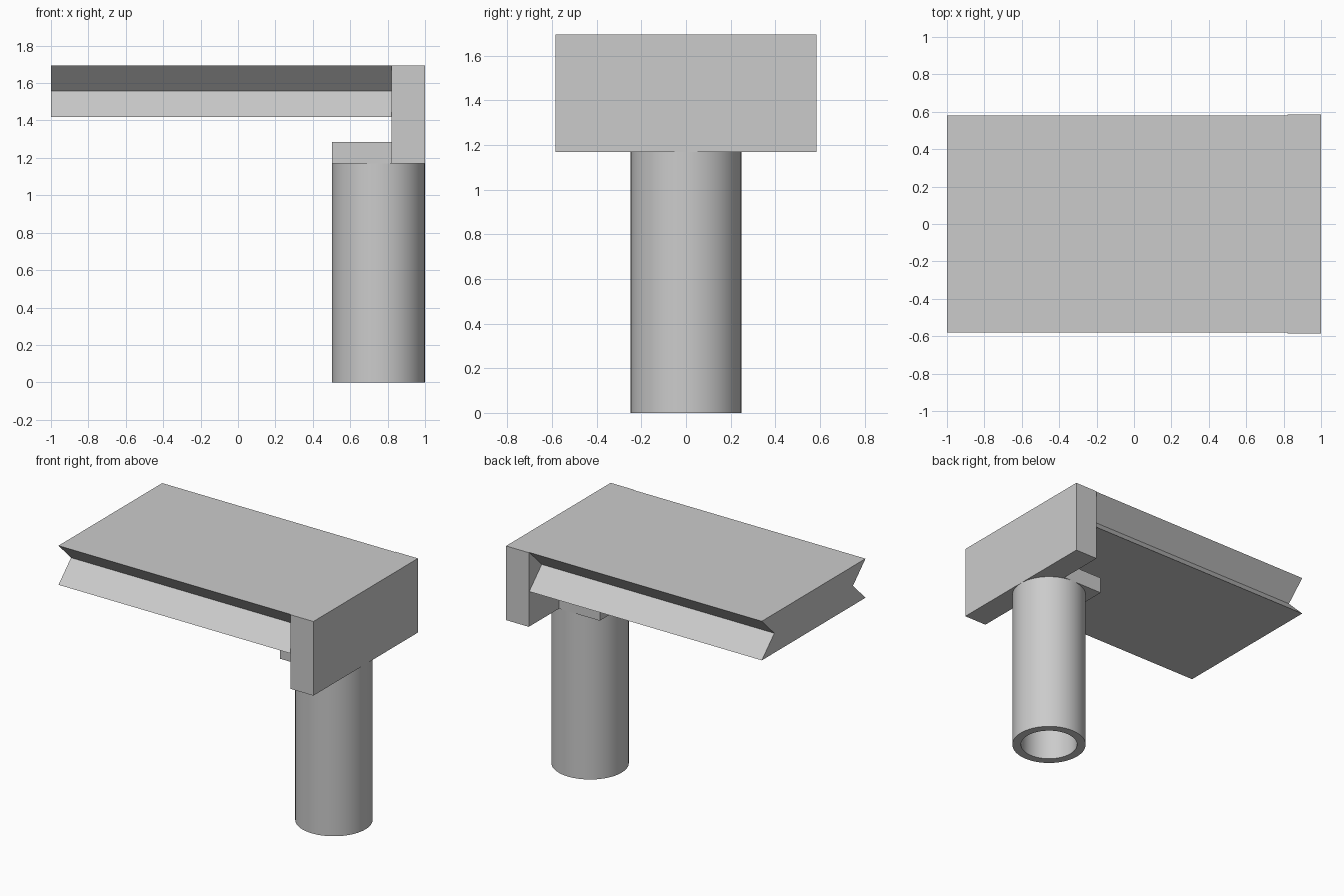
import bpy
import bmesh
import math

cube = bpy.data.objects.get("Cube")
if cube:
    bpy.data.objects.remove(cube, do_unlink=True)

grey = bpy.data.materials.new("light grey")
grey.use_nodes = True
grey.diffuse_color = (0.6, 0.6, 0.6, 1)
grey.node_tree.nodes["Principled BSDF"].inputs["Base Color"].default_value = (0.6, 0.6, 0.6, 1)


def finish(name, bm):
    bmesh.ops.recalc_face_normals(bm, faces=bm.faces)
    mesh = bpy.data.meshes.new(name)
    bm.to_mesh(mesh)
    bm.free()
    mesh.materials.append(grey)
    obj = bpy.data.objects.new(name, mesh)
    bpy.context.collection.objects.link(obj)
    return obj


def extrude_x(name, profile, x0, x1):
    """Extrude a closed (y, z) profile along x."""
    bm = bmesh.new()
    face = bm.faces.new([bm.verts.new((x0, y, z)) for y, z in profile])
    new = bmesh.ops.extrude_face_region(bm, geom=[face])["geom"]
    verts = [v for v in new if isinstance(v, bmesh.types.BMVert)]
    bmesh.ops.translate(bm, verts=verts, vec=(x1 - x0, 0, 0))
    return finish(name, bm)


def block(name, half_width, z0, z1, x0, x1):
    w = half_width
    return extrude_x(name, [(-w, z0), (w, z0), (w, z1), (-w, z1)], x0, x1)


def tube(name, x, outer, inner, z0, z1, sides=64):
    """Spin a rectangular wall section round a vertical axis."""
    bm = bmesh.new()
    section = [(outer, z0), (outer, z1), (inner, z1), (inner, z0)]
    verts = [bm.verts.new((x + r, 0, z)) for r, z in section]
    edges = [bm.edges.new((verts[i], verts[(i + 1) % 4])) for i in range(4)]
    bmesh.ops.spin(bm, geom=verts + edges, cent=(x, 0, 0), axis=(0, 0, 1),
                   angle=math.tau, steps=sides, use_merge=True)
    bmesh.ops.remove_doubles(bm, verts=bm.verts, dist=0.0001)
    return finish(name, bm)


TOP, PLATE_BOTTOM, BOARD_BOTTOM = 1.695, 1.17, 1.418
WALL_X = 0.822
mid = (TOP + BOARD_BOTTOM) / 2

# Long board with a V groove along both sides
side = [(0.58, BOARD_BOTTOM), (0.44, mid), (0.58, TOP)]
extrude_x("grooved_board", side + [(-y, z) for y, z in reversed(side)], -1, WALL_X)

# Upright end plate and the ledge over the tube
block("end_plate", 0.585, PLATE_BOTTOM, TOP, WALL_X, 1)
block("tube_ledge", 0.248, PLATE_BOTTOM, 1.285, 0.502, WALL_X)

# Hollow round leg
leg = tube("hollow_leg", 0.751, 0.248, 0.19, 0, PLATE_BOTTOM)
bpy.ops.object.select_all(action="DESELECT")
leg.select_set(True)
bpy.context.view_layer.objects.active = leg
bpy.ops.object.shade_smooth_by_angle(angle=math.radians(30))
